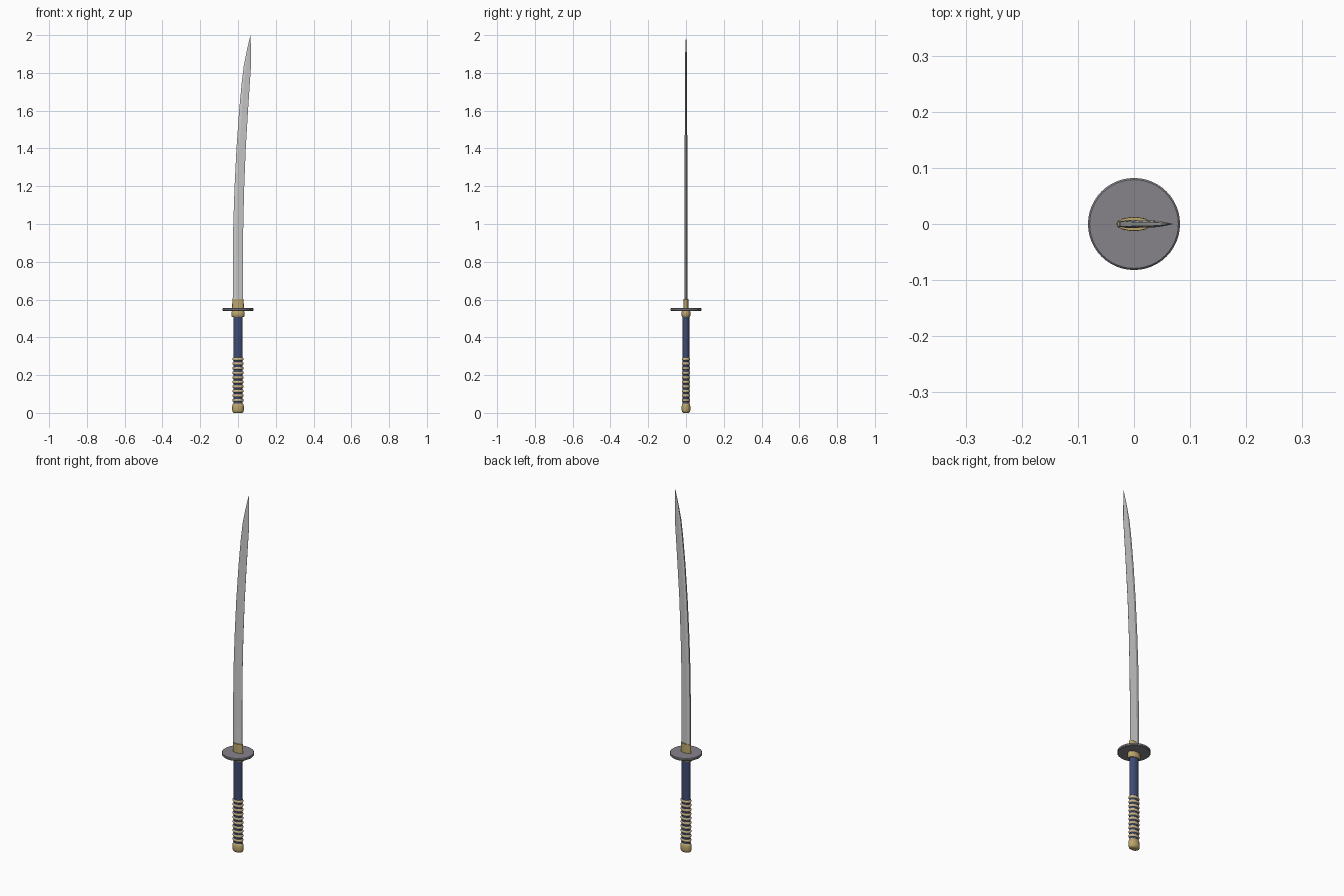
import bpy, bmesh, math

if "Cube" in bpy.data.objects:
    bpy.data.objects.remove(bpy.data.objects["Cube"])


def material(name, rgb):
    m = bpy.data.materials.new(name)
    m.diffuse_color = (*rgb, 1)
    m.use_nodes = True
    m.node_tree.nodes["Principled BSDF"].inputs["Base Color"].default_value = m.diffuse_color
    return m


GOLD = material("gold", (0.50, 0.38, 0.15))
NAVY = material("navy", (0.05, 0.07, 0.17))
CORD = material("cord", (0.60, 0.48, 0.26))
IRON = material("iron", (0.24, 0.23, 0.25))


def loft(name, rings, mat=None, angle=30):
    """Skin a stack of equal-length point rings and cap both ends."""
    bm = bmesh.new()
    rows = [[bm.verts.new(p) for p in ring] for ring in rings]
    n = len(rows[0])
    for a, b in zip(rows, rows[1:]):
        for i in range(n):
            j = (i + 1) % n
            bm.faces.new((a[i], a[j], b[j], b[i]))
    bm.faces.new(rows[0][::-1])
    bm.faces.new(rows[-1])
    bmesh.ops.recalc_face_normals(bm, faces=bm.faces)
    me = bpy.data.meshes.new(name)
    bm.to_mesh(me)
    bm.free()
    ob = bpy.data.objects.new(name, me)
    bpy.context.collection.objects.link(ob)
    if mat:
        me.materials.append(mat)
    bpy.ops.object.select_all(action='DESELECT')
    ob.select_set(True)
    bpy.context.view_layer.objects.active = ob
    bpy.ops.object.shade_smooth_by_angle(angle=math.radians(angle))
    return ob


def oval(name, profile, mat, n=32):
    """Stack of ellipses; profile rows are (x radius, y radius, z)."""
    ts = [2 * math.pi * i / n for i in range(n)]
    return loft(name, [[(rx * math.cos(t), ry * math.sin(t), z) for t in ts]
                       for rx, ry, z in profile], mat, 40)


# Blade: (z, spine x, edge x, thickness scale)
stations = [(0.56, -0.028, 0.026, 1), (0.80, -0.027, 0.026, 1),
            (1.00, -0.025, 0.028, 1), (1.20, -0.018, 0.033, 0.95),
            (1.40, -0.008, 0.041, 0.9), (1.60, 0.006, 0.053, 0.85),
            (1.75, 0.020, 0.063, 0.8), (1.84, 0.031, 0.069, 0.75),
            (1.92, 0.047, 0.0685, 0.5), (2.00, 0.0655, 0.0665, 0.05)]
# Cross-section: (fraction from spine to edge, half thickness)
section = [(0, 0.0045), (0.3, 0.0075), (1, 0.0004)]
outline = section + [(f, -t) for f, t in reversed(section)]
loft("blade", [[(s + (e - s) * f, t * k, z) for f, t in outline]
               for z, s, e, k in stations], None, 8)

# Blade collar, guard and grip collar
oval("blade_collar", [(0.031, 0.0125, 0.55), (0.030, 0.012, 0.603)], GOLD)
oval("guard", [(0.079, 0.079, 0.540), (0.082, 0.082, 0.543),
               (0.082, 0.082, 0.551), (0.079, 0.079, 0.554)], IRON, 48)
oval("grip_collar", [(0.031, 0.020, 0.508), (0.035, 0.024, 0.514),
                     (0.035, 0.024, 0.534), (0.031, 0.020, 0.541)], GOLD)

# Grip core
oval("grip", [(0.025, 0.018, 0.03), (0.025, 0.018, 0.515)], NAVY)

# Cord wraps on the lower grip
for i in range(10):
    z0 = 0.067 + i * 0.0242
    arc = [math.pi * (k / 6 - 0.5) for k in range(7)]
    oval(f"cord_wrap_{i + 1}", [(0.0225 + 0.0075 * math.cos(a),
                                0.0150 + 0.0070 * math.cos(a),
                                z0 + 0.0085 * math.sin(a)) for a in arc], CORD)

# Pommel cap
oval("pommel", [(0.022, 0.015, 0.0), (0.028, 0.020, 0.004),
                (0.031, 0.023, 0.014), (0.031, 0.023, 0.034),
                (0.028, 0.020, 0.047), (0.022, 0.015, 0.053)], GOLD)
